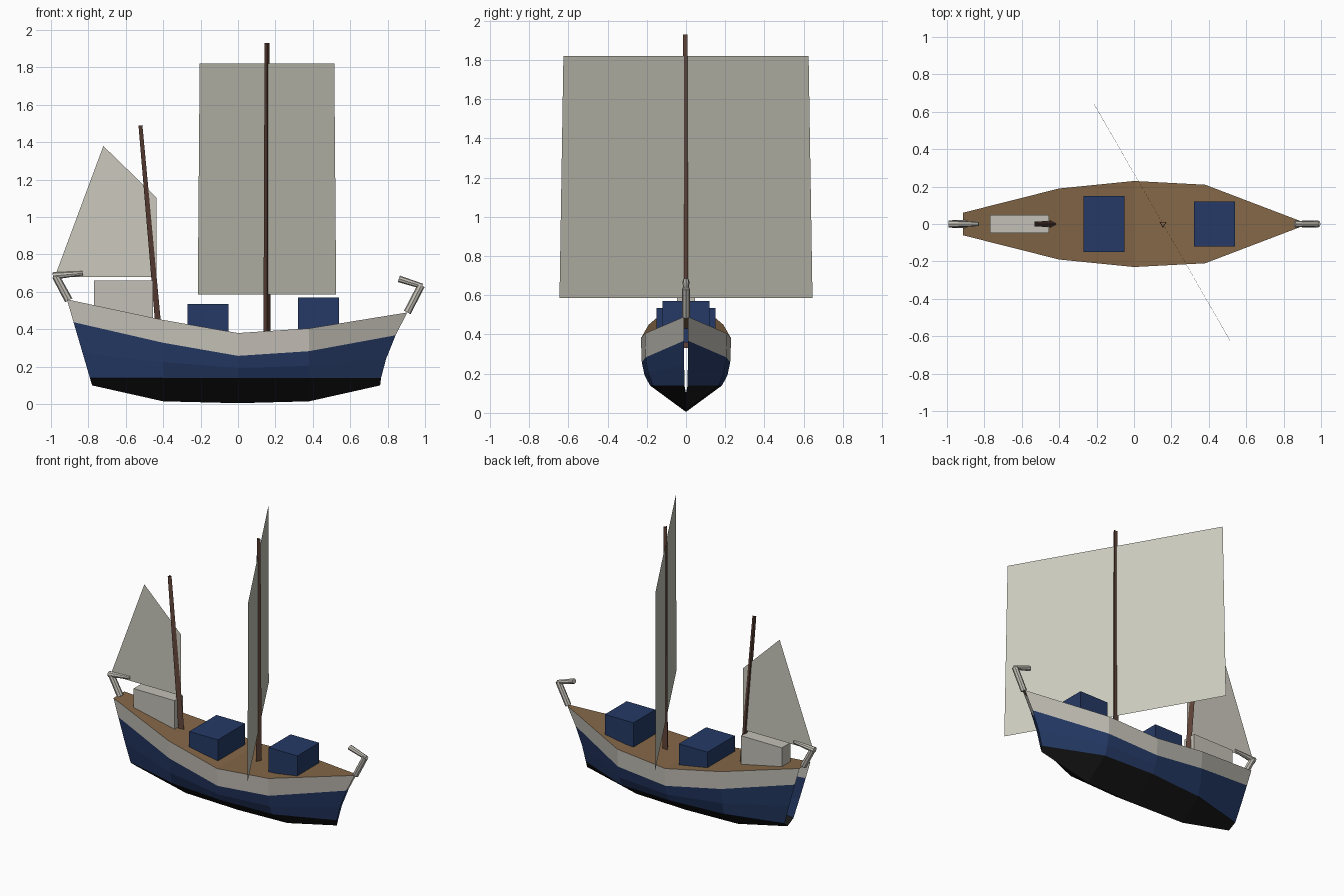
import bpy, bmesh
from mathutils import Vector, Matrix

cube = bpy.data.objects.get("Cube")
if cube:
    bpy.data.objects.remove(cube, do_unlink=True)


def material(name, rgb):
    linear = [((c / 255 + 0.055) / 1.055) ** 2.4 for c in rgb] + [1]
    mat = bpy.data.materials.new(name)
    mat.use_nodes = True
    mat.diffuse_color = linear
    bsdf = next(n for n in mat.node_tree.nodes if n.type == 'BSDF_PRINCIPLED')
    bsdf.inputs["Base Color"].default_value = linear
    return mat


canvas = material("canvas", (204, 202, 189))
trim = material("pale trim", (196, 192, 183))
blue = material("navy blue", (37, 58, 102))
black = material("bottom black", (23, 23, 23))
wood = material("deck wood", (132, 103, 71))
dark_wood = material("dark wood", (96, 68, 57))


def add_object(name, bm, *mats):
    mesh = bpy.data.meshes.new(name)
    bm.to_mesh(mesh)
    bm.free()
    for mat in mats:
        mesh.materials.append(mat)
    obj = bpy.data.objects.new(name, mesh)
    bpy.context.scene.collection.objects.link(obj)
    return obj


def box(name, x0, x1, half_width, z0, z1, mat):
    bm = bmesh.new()
    size = Matrix.Diagonal((x1 - x0, 2 * half_width, z1 - z0, 1))
    place = Matrix.Translation(((x0 + x1) / 2, 0, (z0 + z1) / 2))
    bmesh.ops.create_cube(bm, size=1, matrix=place @ size)
    add_object(name, bm, mat)


def spar(name, start, end, r0, r1, sides, mat, capped=True):
    a, b = Vector(start), Vector(end)
    turn = (b - a).to_track_quat('Z', 'Y').to_matrix().to_4x4()
    bm = bmesh.new()
    bmesh.ops.create_cone(bm, cap_ends=capped, segments=sides, radius1=r0, radius2=r1,
                          depth=(b - a).length,
                          matrix=Matrix.Translation((a + b) / 2) @ turn)
    add_object(name, bm, mat)


def sheet(name, points, mat):
    bm = bmesh.new()
    bm.faces.new([bm.verts.new(p) for p in points])
    add_object(name, bm, mat)


# Hull stations: sheer x, keel x, sheer z, keel z, half beam, rake exponent
stations = [
    (-0.915, -0.78, 0.56, 0.10, 0.06, 1),
    (-0.4, -0.4, 0.45, 0.015, 0.19, 1),
    (0, 0, 0.38, 0.005, 0.23, 1),
    (0.38, 0.38, 0.405, 0.015, 0.21, 1),
    (0.905, 0.76, 0.49, 0.10, 0.01, 1.5),
]
WATERLINE = 0.14
width_factors = (1, 0.98, 0.92, 0.8, 0)


def section(x_top, x_keel, z_top, z_keel, beam, power):
    stripe = z_top - 0.122
    levels = (z_top, stripe, WATERLINE + 0.45 * (stripe - WATERLINE), WATERLINE, z_keel)
    half = []
    for z, factor in zip(levels, width_factors):
        t = ((z - z_keel) / (z_top - z_keel)) ** power
        half.append((x_keel + t * (x_top - x_keel), beam * factor, z))
    return half + [(x, -y, z) for x, y, z in reversed(half[:-1])]


# Hull skin, open at both ends: pale stripe, blue topsides, black bottom
sections = [section(*s) for s in stations]
bm = bmesh.new()
rings = [[bm.verts.new(p) for p in sec] for sec in sections]
for a, b in zip(rings, rings[1:]):
    for j in range(len(a) - 1):
        face = bm.faces.new((a[j], b[j], b[j + 1], a[j + 1]))
        row = min(j, len(a) - 2 - j)
        face.material_index = (0, 1, 1, 2)[row]
add_object("hull", bm, trim, blue, black)

# Deck across the sheer line
bm = bmesh.new()
edges = [[bm.verts.new(sec[k]) for k in (0, -1)] for sec in sections]
for a, b in zip(edges, edges[1:]):
    bm.faces.new((a[0], a[1], b[1], b[0]))
add_object("deck", bm, wood)

# Deck boxes and cabin
box("fore_hatch", 0.32, 0.54, 0.12, 0.36, 0.57, blue)
box("mid_hatch", -0.27, -0.05, 0.15, 0.35, 0.535, blue)
box("aft_cabin", -0.77, -0.455, 0.047, 0.42, 0.66, trim)

# Three-sided masts
spar("main_mast", (0.155, 0, 0.33), (0.155, 0, 1.93), 0.022, 0.015, 3, dark_wood, False)
spar("aft_mast", (-0.43, 0, 0.4), (-0.525, 0, 1.49), 0.021, 0.014, 3, dark_wood, False)

# Sails
sheet("main_sail", [(-0.215, 0.645, 0.585), (0.525, -0.645, 0.585),
                    (0.515, -0.625, 1.82), (-0.205, 0.625, 1.82)], canvas)
sheet("aft_sail", [(-0.98, 0, 0.68), (-0.437, 0, 0.68),
                   (-0.437, 0, 1.105), (-0.72, 0, 1.38)], canvas)

# Bent end posts at bow and stern
spar("bow_post", (0.905, 0, 0.49), (0.98, 0, 0.635), 0.02, 0.02, 8, trim)
spar("bow_post_tip", (0.985, 0, 0.63), (0.86, 0, 0.67), 0.014, 0.018, 8, trim)
spar("stern_post", (-0.905, 0, 0.555), (-0.975, 0, 0.685), 0.022, 0.02, 8, trim)
spar("stern_post_tip", (-0.99, 0, 0.685), (-0.83, 0, 0.7), 0.02, 0.011, 8, trim)
